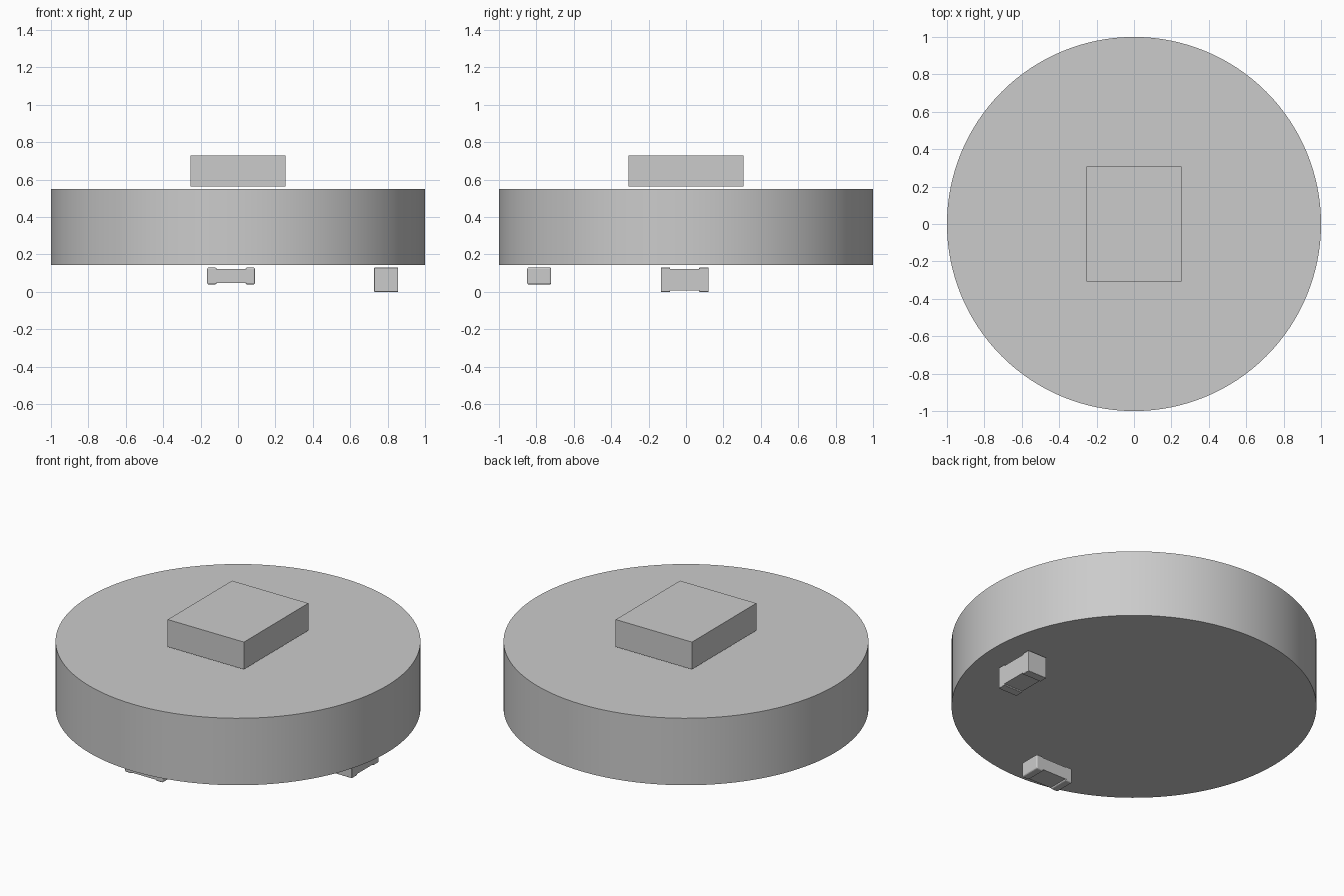
import bpy
import math

cube = bpy.data.objects.get("Cube")
if cube:
    bpy.data.objects.remove(cube, do_unlink=True)

grey = bpy.data.materials.new("plain_grey")
grey.use_nodes = True
colour = (0.6, 0.6, 0.6, 1.0)
grey.diffuse_color = colour
grey.node_tree.nodes["Principled BSDF"].inputs["Base Color"].default_value = colour


def box(name, centre, size, bevel=0.0):
    """Box with optional rounding of its lengthwise corners."""
    bpy.ops.mesh.primitive_cube_add(size=1, location=centre)
    ob = bpy.context.object
    ob.name = name
    ob.scale = size
    bpy.ops.object.transform_apply(location=False, rotation=False, scale=True)
    ob.data.materials.append(grey)
    if bevel:
        mod = ob.modifiers.new("rounding", "BEVEL")
        mod.width = bevel
        mod.segments = 3
    return ob


def chip(name, centre, length, width, height, turned, bevel):
    """Small block component: a slim body between two thicker end caps."""
    cap = 0.05
    angle = math.pi / 2 if turned else 0.0
    ux, uy = round(math.cos(angle)), round(math.sin(angle))

    def part(label, offset, along, tall, rounding=0.0):
        size = (width, along, tall) if turned else (along, width, tall)
        pos = (centre[0] + ux * offset, centre[1] + uy * offset, centre[2])
        box(name + label, pos, size, rounding)

    part("_body", 0.0, length - cap, height - 0.016)
    for side, label in ((-1, "_cap_a"), (1, "_cap_b")):
        part(label, side * (length - cap) / 2, cap, height, bevel)


# Round base disc
bpy.ops.mesh.primitive_cylinder_add(vertices=128, radius=1, depth=0.405,
                                    location=(0, 0, 0.347))
disc = bpy.context.object
disc.name = "disc"
disc.data.materials.append(grey)
bpy.ops.object.shade_smooth_by_angle(angle=math.radians(30))

# Block floating just above the disc
box("top_block", (0, 0, 0.647), (0.51, 0.615, 0.165))

# Two small components just under the disc
chip("front_chip", (-0.037, -0.785, 0.085), 0.255, 0.128, 0.09, False, 0.008)
chip("left_chip", (0.792, -0.007, 0.065), 0.255, 0.128, 0.13, True, 0.003)
